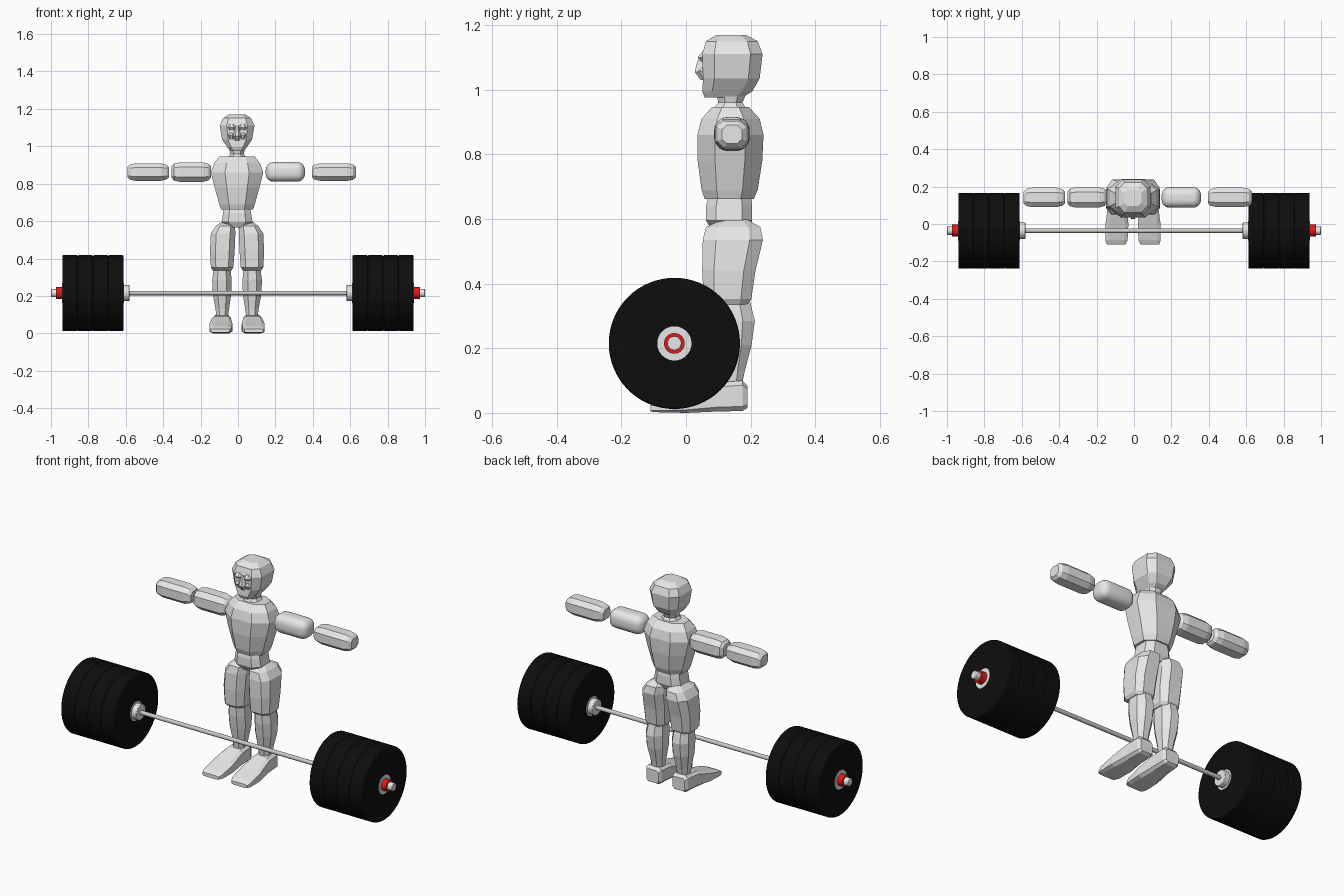
import bpy, bmesh
from math import radians

cube = bpy.data.objects.get("Cube")
if cube:
    bpy.data.objects.remove(cube, do_unlink=True)


def material(name, rgb):
    m = bpy.data.materials.new(name)
    m.use_nodes = True
    m.diffuse_color = (*rgb, 1)
    m.node_tree.nodes["Principled BSDF"].inputs["Base Color"].default_value = (*rgb, 1)
    return m


GREY = material("light grey", (0.8, 0.8, 0.8))
STEEL = material("bar steel", (0.6, 0.6, 0.6))
BLACK = material("rubber black", (0.004, 0.004, 0.004))
RED = material("clamp red", (0.75, 0.01, 0.01))
MID = -0.005        # centre line of the figure
BAR_Y, BAR_Z = -0.036, 0.215


def add_object(name, bm, mat):
    mesh = bpy.data.meshes.new(name)
    bmesh.ops.recalc_face_normals(bm, faces=bm.faces)
    bm.to_mesh(mesh)
    bm.free()
    mesh.materials.append(mat)
    ob = bpy.data.objects.new(name, mesh)
    bpy.context.collection.objects.link(ob)
    return ob


def loft(name, axis, rings, cut=0.27, flip=False):
    """Skin chamfered rectangles (t, u0, u1, v0, v1) stacked along an axis."""
    bm = bmesh.new()
    loops = []
    for t, u0, u1, v0, v1 in rings:
        a, b = (u1 - u0) * cut, (v1 - v0) * cut
        outline = [(u0 + a, v0), (u1 - a, v0), (u1, v0 + b), (u1, v1 - b),
                   (u1 - a, v1), (u0 + a, v1), (u0, v1 - b), (u0, v0 + b)]
        loop = []
        for u, v in outline:
            x, y, z = {"x": (t, u, v), "y": (u, t, v), "z": (u, v, t)}[axis]
            if flip:
                x = 2 * MID - x
            loop.append(bm.verts.new((x, y, z)))
        loops.append(loop)
    for low, high in zip(loops, loops[1:]):
        for i in range(8):
            j = (i + 1) % 8
            bm.faces.new((low[i], low[j], high[j], high[i]))
    bm.faces.new(loops[0])
    bm.faces.new(loops[-1])
    return add_object(name, bm, GREY)


def centred(rings):
    """Turn (z, half width, y0, y1) into rings around the centre line."""
    return [(z, MID - w, MID + w, y0, y1) for z, w, y0, y1 in rings]


def smooth(ob, angle=35):
    bpy.ops.object.select_all(action="DESELECT")
    ob.select_set(True)
    bpy.context.view_layer.objects.active = ob
    bpy.ops.object.shade_smooth_by_angle(angle=radians(angle))


def disc(name, x0, x1, radius, mat, sides=32, bevel=0):
    """Round part on the bar axis between two x positions."""
    bpy.ops.mesh.primitive_cylinder_add(
        vertices=sides, radius=radius, depth=abs(x1 - x0),
        location=((x0 + x1) / 2, BAR_Y, BAR_Z), rotation=(0, radians(90), 0))
    ob = bpy.context.object
    ob.name = name
    ob.data.materials.append(mat)
    if bevel:
        mod = ob.modifiers.new("rim", "BEVEL")
        mod.width, mod.segments, mod.limit_method = bevel, 2, "ANGLE"
    smooth(ob)


# Head, face and neck
loft("head", "z", centred([
    (0.976, 0.038, 0.058, 0.175), (0.995, 0.052, 0.05, 0.205),
    (1.035, 0.08, 0.053, 0.228), (1.11, 0.093, 0.05, 0.237),
    (1.15, 0.075, 0.062, 0.222), (1.17, 0.045, 0.095, 0.185)]), cut=0.2)
loft("nose", "z", centred([
    (1.03, 0.012, 0.045, 0.08), (1.055, 0.02, 0.027, 0.08),
    (1.085, 0.013, 0.034, 0.08), (1.11, 0.01, 0.045, 0.08)]))
for side, flip in (("right", True), ("left", False)):
    loft(side + "_brow", "z", [
        (1.088, MID + 0.012, MID + 0.045, 0.045, 0.08),
        (1.1, MID + 0.008, MID + 0.05, 0.036, 0.08),
        (1.118, MID + 0.012, MID + 0.048, 0.05, 0.08)], flip=flip)
    loft(side + "_cheek", "z", [
        (1.035, MID + 0.02, MID + 0.04, 0.05, 0.08),
        (1.058, MID + 0.015, MID + 0.048, 0.038, 0.08),
        (1.07, MID + 0.018, MID + 0.045, 0.05, 0.08)], flip=flip)
loft("neck", "z", centred([
    (0.94, 0.05, 0.085, 0.188), (0.96, 0.036, 0.1, 0.175),
    (0.985, 0.042, 0.095, 0.185)]))

# Trunk
loft("torso", "z", centred([
    (0.662, 0.085, 0.058, 0.21), (0.69, 0.095, 0.048, 0.222),
    (0.78, 0.12, 0.036, 0.236), (0.86, 0.14, 0.035, 0.24),
    (0.91, 0.122, 0.048, 0.228), (0.946, 0.095, 0.08, 0.195)]))
loft("pelvis", "z", centred([
    (0.565, 0.05, 0.08, 0.19), (0.595, 0.083, 0.062, 0.205),
    (0.64, 0.075, 0.062, 0.205), (0.672, 0.07, 0.07, 0.2)]), cut=0.22)

# Legs, shaped on the left and mirrored to the right
for side, flip in (("left", False), ("right", True)):
    loft(side + "_thigh", "z", [
        (0.336, 0.025, 0.125, 0.075, 0.19), (0.352, 0.015, 0.135, 0.055, 0.202),
        (0.44, 0.008, 0.14, 0.05, 0.215), (0.535, 0.004, 0.135, 0.052, 0.238),
        (0.575, 0.006, 0.108, 0.062, 0.23), (0.598, 0.02, 0.075, 0.11, 0.19)],
        cut=0.22, flip=flip)
    loft(side + "_shin", "z", [
        (0.08, 0.045, 0.105, 0.105, 0.172), (0.13, 0.038, 0.11, 0.1, 0.182),
        (0.21, 0.026, 0.125, 0.085, 0.203), (0.285, 0.024, 0.128, 0.075, 0.213),
        (0.345, 0.03, 0.12, 0.075, 0.198)], flip=flip)
    loft(side + "_foot", "y", [
        (-0.11, 0.035, 0.135, 0.004, 0.024), (-0.085, 0.024, 0.143, 0.002, 0.036),
        (0.0, 0.02, 0.142, 0, 0.062), (0.09, 0.028, 0.13, 0.004, 0.093),
        (0.175, 0.03, 0.125, 0.006, 0.1), (0.19, 0.04, 0.115, 0.015, 0.085)],
        cut=0.15, flip=flip)


# Arms held out sideways
def arm_part(name, x0, x1, half_y, half_z):
    rings = []
    for along, size in ((0, 0.6), (0.06, 0.85), (0.2, 1), (0.8, 1), (0.94, 0.87), (1, 0.6)):
        y, z = half_y * size, half_z * size
        rings.append((x0 + (x1 - x0) * along, 0.142 - y, 0.142 + y, 0.862 - z, 0.862 + z))
    return loft(name, "x", rings, cut=0.24)


arm_part("right_upper_arm", -0.145, -0.355, 0.054, 0.052)
arm_part("right_forearm", -0.37, -0.59, 0.052, 0.047)
arm_part("left_forearm", 0.395, 0.63, 0.052, 0.047)

# The left upper arm is a soft rounded block
bpy.ops.mesh.primitive_cube_add(size=1, location=(0.253, 0.142, 0.863))
arm = bpy.context.object
arm.name = "left_upper_arm"
arm.scale = (0.21, 0.11, 0.105)
bpy.ops.object.transform_apply(location=False, rotation=False, scale=True)
arm.data.materials.append(GREY)
mod = arm.modifiers.new("rounding", "BEVEL")
mod.width, mod.segments = 0.042, 6
smooth(arm, 180)

# Barbell
disc("bar", -0.62, 0.62, 0.0115, STEEL, 24)
START, THICK = 0.612, 0.0818
END = START + 4 * THICK
for side, s in (("left", 1), ("right", -1)):
    disc(side + "_stop_collar", s * (START - 0.032), s * START, 0.043, GREY, 32, 0.003)
    for i in range(4):
        inner = START + i * THICK
        disc(f"{side}_plate_{i + 1}", s * inner, s * (inner + THICK), 0.203, BLACK, 64, 0.006)
    disc(side + "_plate_hub", s * (START - 0.002), s * (END + 0.002), 0.053, GREY)
    disc(side + "_clamp", s * END, s * (END + 0.033), 0.032, RED)
    disc(side + "_bar_end", s * END, s, 0.022, GREY, 32, 0.003)
